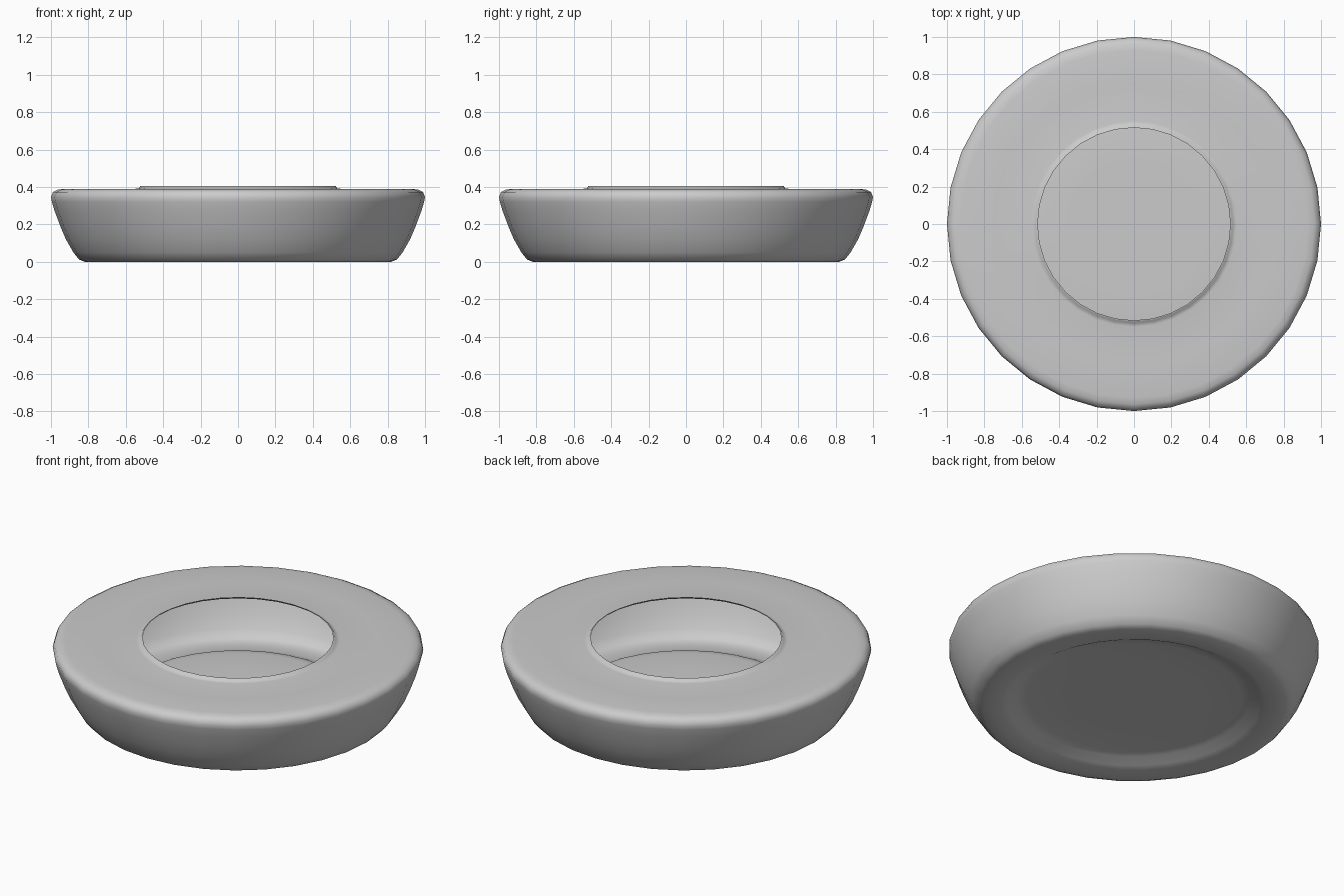
import bpy, bmesh, math

cube = bpy.data.objects.get("Cube")
if cube:
    bpy.data.objects.remove(cube, do_unlink=True)

SIDES = 32

grey = bpy.data.materials.new("plain_grey")
grey.use_nodes = True
colour = (0.6, 0.6, 0.6, 1)
grey.diffuse_color = colour
grey.node_tree.nodes["Principled BSDF"].inputs["Base Color"].default_value = colour

# Half section (radius, height): raised base, foot, flared wall, flat top, lip
profile = [(0, .045), (.35, .045), (.58, .045), (.63, .038), (.68, .012),
           (.72, .002), (.77, 0), (.82, 0), (.85, .012), (.88, .05),
           (.92, .12), (.95, .19), (.98, .27), (.995, .32), (1, .345),
           (.99, .372), (.965, .385), (.93, .39), (.75, .39), (.55, .39),
           (.53, .393), (.522, .405), (.515, .405)]


def lathe(name, points, sides, material):
    """Spin a half section round the z axis into one smooth open shell."""
    bm = bmesh.new()
    verts = [bm.verts.new((r, 0, z)) for r, z in points]
    edges = [bm.edges.new(pair) for pair in zip(verts, verts[1:])]
    bmesh.ops.spin(bm, geom=verts + edges, cent=(0, 0, 0), axis=(0, 0, 1),
                   angle=math.tau, steps=sides, use_merge=True)
    bmesh.ops.remove_doubles(bm, verts=bm.verts, dist=0.0005)
    bmesh.ops.recalc_face_normals(bm, faces=bm.faces)
    # The base must face down so that the whole shell faces outward
    base = min(bm.faces, key=lambda f: f.calc_center_median().xy.length)
    if base.normal.z > 0:
        bmesh.ops.reverse_faces(bm, faces=bm.faces)
    for face in bm.faces:
        face.smooth = True
    mesh = bpy.data.meshes.new(name)
    bm.to_mesh(mesh)
    bm.free()
    mesh.materials.append(material)
    obj = bpy.data.objects.new(name, mesh)
    bpy.context.collection.objects.link(obj)
    return obj


# Hollow dish with a round opening in its top
lathe("hollow_dish", profile, SIDES, grey)
